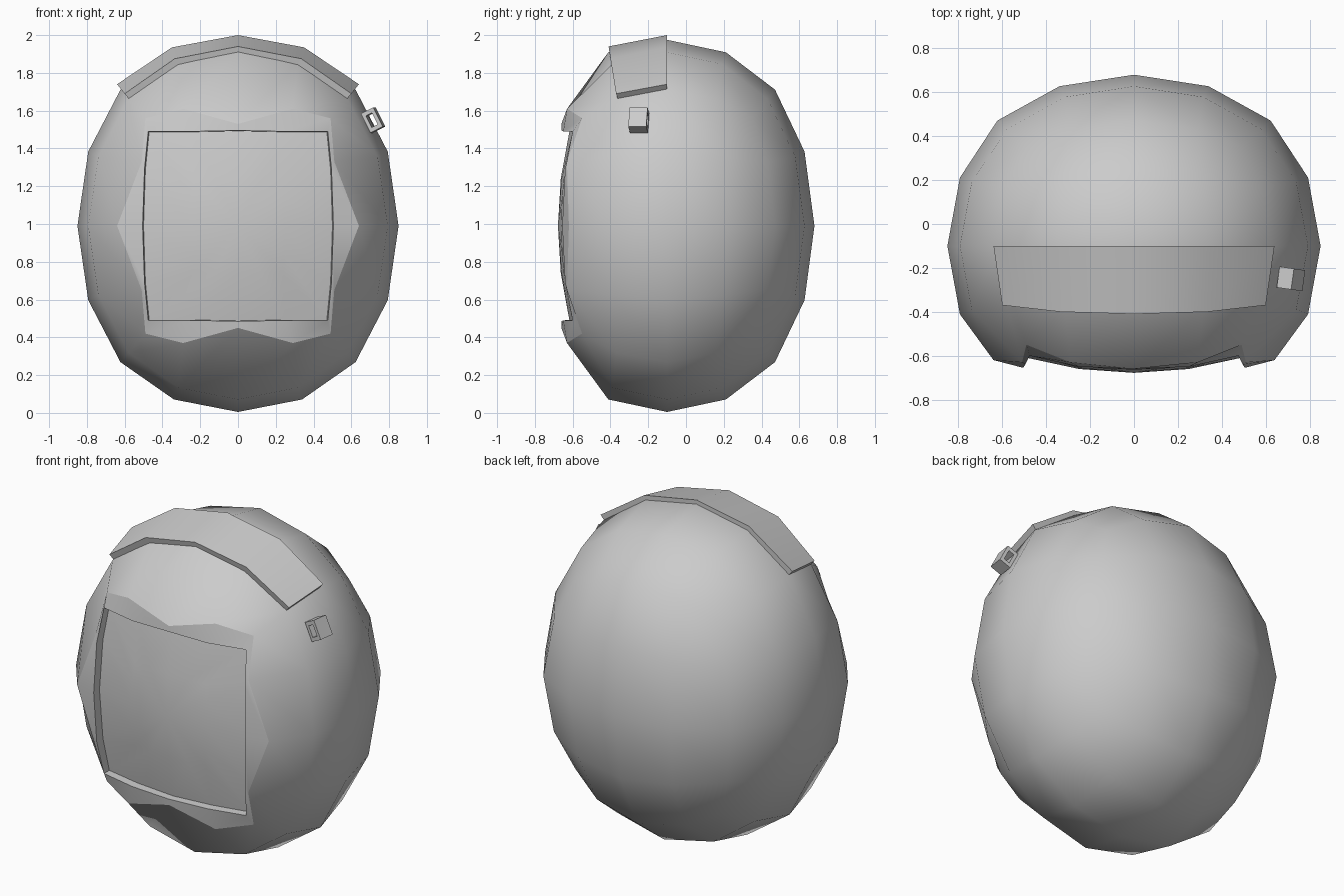
import bpy, bmesh, math
from mathutils import Matrix, Vector

if "Cube" in bpy.data.objects:
    bpy.data.objects.remove(bpy.data.objects["Cube"])

CX, CY, CZ = 0.0, -0.10, 0.99          # shell centre
RX, RY, RZ = 0.85, 0.78, 0.985         # shell radii


def add_object(name, mesh, angle=40):
    ob = bpy.data.objects.new(name, mesh)
    bpy.context.collection.objects.link(ob)
    bpy.ops.object.select_all(action='DESELECT')
    ob.select_set(True)
    bpy.context.view_layer.objects.active = ob
    bpy.ops.object.shade_smooth_by_angle(angle=math.radians(angle))
    return ob


def mesh_from(name, verts, faces):
    me = bpy.data.meshes.new(name)
    me.from_pydata(verts, [], faces)
    me.update()
    return me


# Quarter outlines (x, y, height above centre), top middle -> side middle
STAR = [(0, -.66, .54), (.29, -.63, .62), (.49, -.55, .57), (.51, -.63, .34), (.64, -.62, 0)]
RIM = [(0, -.66, .505), (.25, -.65, .50), (.475, -.60, .50), (.495, -.64, .30), (.505, -.655, 0)]


def plate_y(x, h):
    return -.678 + .067 * (x / .49) ** 2 + .06 * (h / .5) ** 2


def full_loop(q):
    """Mirror a quarter outline into a closed 16 point loop."""
    def s(idx, sx, sz):
        return [(q[i][0] * sx, q[i][1], CZ + q[i][2] * sz) for i in idx]
    return (s(range(5), 1, 1) + s((3, 2, 1, 0), 1, -1)
            + s((1, 2, 3, 4), -1, -1) + s((3, 2, 1), -1, 1))


def bridge(a, b, n=16):
    return [(b + i, b + (i + 1) % n, a + (i + 1) % n, a + i) for i in range(n)]


# Shell: twice subdivided cube stretched to an egg shape
bpy.ops.mesh.primitive_cube_add(size=2)
cage = bpy.context.object
sub = cage.modifiers.new("round", 'SUBSURF')
sub.levels = 2
sub.use_limit_surface = False
dg = bpy.context.evaluated_depsgraph_get()
bm = bmesh.new()
bm.from_object(cage, dg)
bpy.data.objects.remove(cage)
r = max(v.co.x for v in bm.verts)
bmesh.ops.scale(bm, vec=(1 / r,) * 3, verts=bm.verts)

# Open the face side and pull its border into the wavy outline
front = []
for f in bm.faces:
    c = f.calc_center_median()
    if -c.y > abs(c.x) and -c.y > abs(c.z):
        front.append(f)
bmesh.ops.delete(bm, geom=front, context='FACES')
keys = dict(zip([(0, .7), (.3, .7), (.6, .6), (.7, .3), (.7, 0)], STAR))
for v in bm.verts:
    x, y, z = v.co
    v_new = Vector((CX + x * RX, CY + y * RY, CZ + z * RZ))
    if v.is_boundary:
        p = keys.get((round(abs(x), 1), round(abs(z), 1)))
        if p:
            v_new = Vector((math.copysign(p[0], x), p[1], CZ + math.copysign(p[2], z)))
            if p[0] == 0:
                v_new.x = 0
    v.co = v_new
me = bpy.data.meshes.new("shell")
bm.to_mesh(me)
bm.free()
add_object("shell", me, 60)

# Frame around the face, with an inner wall stepping back to the plate
recess = [(x * .99, plate_y(x, h), h * .995) for x, y, h in RIM]
verts = full_loop(STAR) + full_loop(RIM) + full_loop(recess)
add_object("face_frame", mesh_from("face_frame", verts, bridge(0, 16) + bridge(16, 32)), 35)

# Gently bulged face plate
half = [(x * .5, plate_y(x * .5, h * .5), h * .5) for x, y, h in recess]
verts = full_loop(recess) + full_loop(half) + [(0, plate_y(0, 0), CZ)]
faces = bridge(0, 16) + [(32, 16 + (i + 1) % 16, 16 + i) for i in range(16)]
add_object("face_plate", mesh_from("face_plate", verts, faces), 60)

# Brow band over the top
back = [(0, -.10, 2.0), (.35, -.10, 1.935), (.64, -.10, 1.74)]
fore = [(0, -.41, 1.94), (.335, -.40, 1.875), (.60, -.37, 1.69)]


def mirrored(row):
    return [(-x, y, z) for x, y, z in row[:0:-1]] + row


top = mirrored(back) + mirrored(fore)
low = []
for x, y, z in top:                     # inner skin, sunk toward the shell centre
    d = (Vector((0, y, CZ)) - Vector((x, y, z))).normalized() * .085
    low.append((x + d.x, y + (.02 if y < -.2 else 0), z + d.z))
faces = []
for i in range(4):
    faces += [(5 + i, 6 + i, 1 + i, i), (10 + i, 11 + i, 16 + i, 15 + i),
              (i, i + 1, 11 + i, 10 + i), (6 + i, 5 + i, 15 + i, 16 + i)]
faces += [(0, 10, 15, 5), (4, 9, 19, 14)]
add_object("brow_band", mesh_from("brow_band", top + low, faces), 40)

# Small hollow clip on the side
verts = []
for y in (-.048, .048):
    for w, h in ((.037, .057), (.018, .034)):
        verts += [(-w, y, -h), (w, y, -h), (w, y, h), (-w, y, h)]
faces = []
for i in range(4):
    j = (i + 1) % 4
    faces += [(i, j, 4 + j, 4 + i), (8 + j, 8 + i, 12 + i, 12 + j),
              (j, i, 8 + i, 8 + j), (4 + i, 4 + j, 12 + j, 12 + i)]
clip = add_object("side_clip", mesh_from("side_clip", verts, faces), 30)
clip.matrix_world = (Matrix.Translation((.715, -.25, 1.55))
                     @ Matrix.Rotation(math.radians(-8), 4, 'Z')
                     @ Matrix.Rotation(math.radians(-27), 4, 'Y'))
